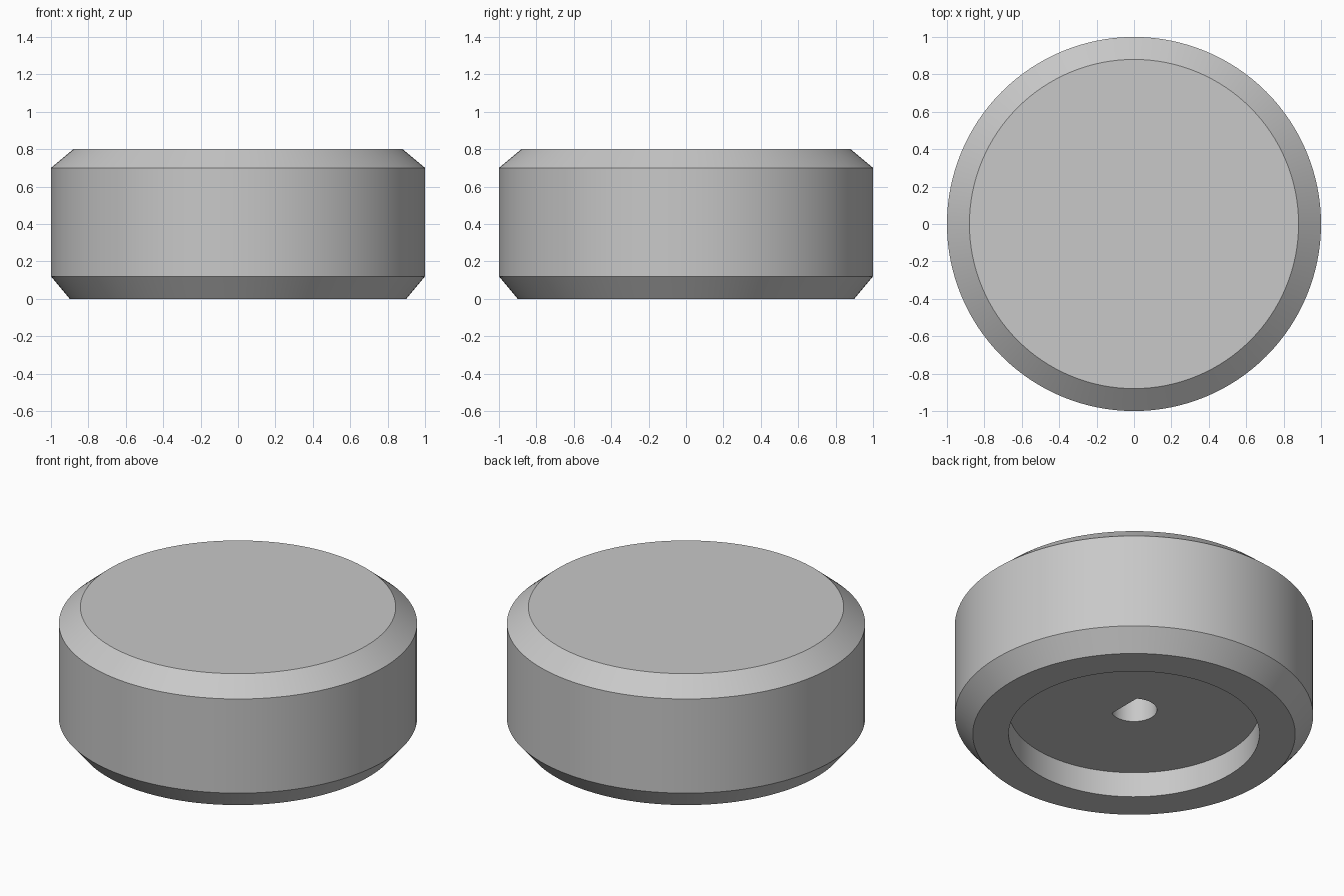
import bpy
import bmesh
from math import cos, sin, pi, radians

cube = bpy.data.objects.get("Cube")
if cube:
    bpy.data.objects.remove(cube)

SEGMENTS = 128
HOLE_RADIUS = 0.128
FLAT_X = HOLE_RADIUS * cos(radians(56.25))  # flat side of the shaft hole, on +x


def material(name, colour):
    mat = bpy.data.materials.new(name)
    mat.use_nodes = True
    mat.diffuse_color = colour
    mat.node_tree.nodes["Principled BSDF"].inputs["Base Color"].default_value = colour
    return mat


def round_ring(radius):
    return lambda a: radius


def d_ring(a):
    # Circle trimmed by a flat side
    return min(HOLE_RADIUS, FLAT_X / cos(a)) if cos(a) > 0.01 else HOLE_RADIUS


# Knob rings: top cap, chamfered wall, underside recess, D-shaped shaft hole
rings = [
    (round_ring(0.88), 0.80),
    (round_ring(1.00), 0.70),
    (round_ring(1.00), 0.12),
    (round_ring(0.90), 0.00),
    (round_ring(0.70), 0.00),
    (round_ring(0.70), 0.155),
    (d_ring, 0.155),
    (d_ring, 0.55),
]

bm = bmesh.new()
loops = []
for radius_at, z in rings:
    angles = [2 * pi * i / SEGMENTS for i in range(SEGMENTS)]
    loops.append([bm.verts.new((radius_at(a) * cos(a), radius_at(a) * sin(a), z))
                  for a in angles])

# Skin neighbouring rings, then close the top and the end of the hole
for upper, lower in zip(loops, loops[1:]):
    for i in range(SEGMENTS):
        j = (i + 1) % SEGMENTS
        bm.faces.new((upper[i], lower[i], lower[j], upper[j]))
bm.faces.new(loops[0])
bm.faces.new(loops[-1][::-1])
bmesh.ops.recalc_face_normals(bm, faces=bm.faces[:])

mesh = bpy.data.meshes.new("knob_body")
bm.to_mesh(mesh)
bm.free()
mesh.materials.append(material("light_grey", (0.58, 0.58, 0.58, 1.0)))
knob = bpy.data.objects.new("knob_body", mesh)
bpy.context.collection.objects.link(knob)

# Smooth walls with crisp chamfer edges
bpy.ops.object.select_all(action='DESELECT')
knob.select_set(True)
bpy.context.view_layer.objects.active = knob
bpy.ops.object.shade_smooth_by_angle(angle=radians(25))
